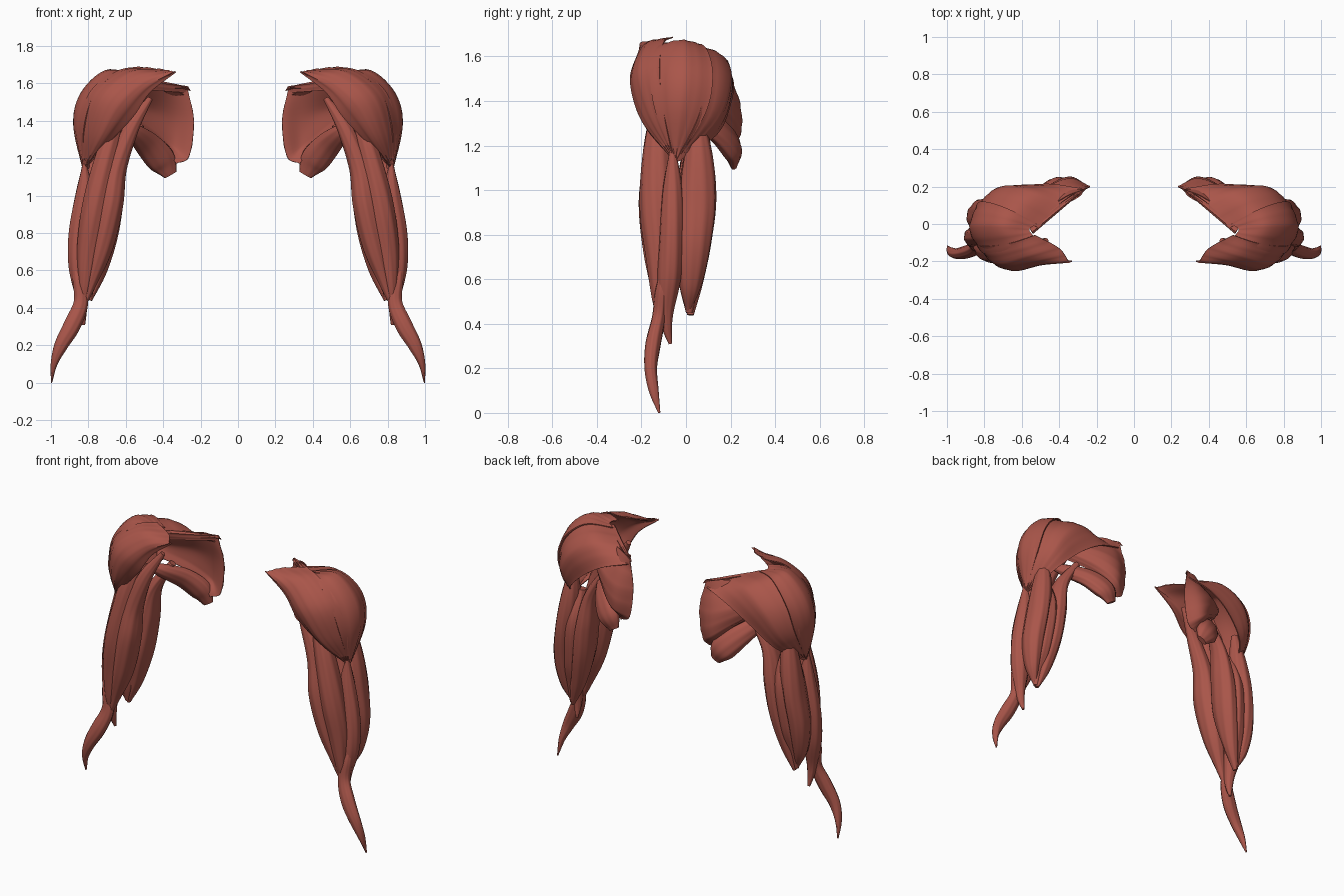
import bpy, bmesh, math
from mathutils import Vector

mat = bpy.data.materials.new("muscle_red")
mat.diffuse_color = (0.40, 0.092, 0.068, 1)


def spline(pts, n):
    """Smooth curve through the points, n steps per span."""
    p = [Vector(q) for q in pts]
    p = [2 * p[0] - p[1]] + p + [2 * p[-1] - p[-2]]
    out = []
    for i in range(1, len(p) - 2):
        a, b, c, d = p[i - 1:i + 3]
        for k in range(n):
            t = k / n
            out.append(0.5 * (2 * b + (c - a) * t + (2 * a - 5 * b + 4 * c - d) * t * t
                              + (3 * b - a - 3 * c + d) * t ** 3))
    return out + [p[-2]]


def finish(name, bm):
    bmesh.ops.recalc_face_normals(bm, faces=bm.faces[:])
    me = bpy.data.meshes.new(name)
    bm.to_mesh(me)
    bm.free()
    me.materials.append(mat)
    ob = bpy.data.objects.new(name, me)
    bpy.context.collection.objects.link(ob)
    bpy.context.view_layer.objects.active = ob
    ob.select_set(True)
    bpy.ops.object.shade_smooth_by_angle(angle=math.radians(50))
    ob.select_set(False)
    m = ob.modifiers.new("both_sides", 'MIRROR')
    m.use_axis = (True, False, False)
    m.use_mirror_merge = False


def belly(name, stations, sides=36):
    """Spindle muscle: stations are x, y, z, half width, half depth."""
    st = spline(stations, 7)
    bm = bmesh.new()
    rings = []
    for i, s in enumerate(st):
        t = (st[min(i + 1, len(st) - 1)] - st[max(i - 1, 0)])
        t = Vector(t[:3]).normalized()
        u = Vector((0, 1, 0)).cross(t).normalized()
        v = t.cross(u)
        ring = []
        for k in range(sides):
            a = math.tau * k / sides
            r = 1 + 0.03 * math.sin(9 * a + i * 0.15)   # fibre ridges
            ring.append(bm.verts.new(Vector(s[:3]) + u * max(s[3], .003) * r * math.cos(a)
                                     + v * max(s[4], .003) * r * math.sin(a)))
        rings.append(ring)
    for A, B in zip(rings, rings[1:]):
        for k in range(sides):
            bm.faces.new((A[k], A[k - 1], B[k - 1], B[k]))
    bm.faces.new(rings[0])
    bm.faces.new(rings[-1])
    finish(name, bm)


def sheet(name, fibres, thick, centre=(0.58, 0, 1.35)):
    """Fan muscle: outer skin through the fibres, lens-shaped thickness inward."""
    rows = [spline(f, 6) for f in fibres]
    cols = [spline([r[j] for r in rows], 6) for j in range(len(rows[0]))]
    n, m = len(cols), len(cols[0])
    c = Vector(centre)
    bm = bmesh.new()
    outer, inner = [], []
    for j in range(n):
        o, q = [], []
        for i in range(m):
            p = cols[j][i]
            du = cols[min(j + 1, n - 1)][i] - cols[max(j - 1, 0)][i]
            dv = cols[j][min(i + 1, m - 1)] - cols[j][max(i - 1, 0)]
            nn = du.cross(dv)
            nn = nn.normalized() if nn.length > 1e-9 else (p - c).normalized()
            if nn.dot(p - c) < 0:
                nn = -nn
            w = 0.15 + 0.85 * math.sin(math.pi * i / (m - 1)) * math.sin(math.pi * j / (n - 1)) ** .6
            o.append(bm.verts.new(p + nn * 0.002 * math.sin(i * 2.1)))
            q.append(bm.verts.new(p - nn * thick * w))
        outer.append(o)
        inner.append(q)
    for j in range(n - 1):
        for i in range(m - 1):
            for g in (outer, inner):
                bm.faces.new((g[j][i], g[j + 1][i], g[j + 1][i + 1], g[j][i + 1]))
    edge = ([(0, i) for i in range(m)] + [(j, m - 1) for j in range(1, n)]
            + [(n - 1, i) for i in range(m - 2, -1, -1)] + [(j, 0) for j in range(n - 2, 0, -1)])
    for k in range(len(edge)):
        (a, b), (d, e) = edge[k - 1], edge[k]
        bm.faces.new((outer[a][b], outer[d][e], inner[d][e], inner[a][b]))
    finish(name, bm)


# Shoulder cap, three overlapping heads
sheet("front_deltoid", [
    [(.33, -.20, 1.66), (.47, -.20, 1.55), (.56, -.20, 1.42), (.69, -.16, 1.28), (.81, -.07, 1.15)],
    [(.35, -.20, 1.665), (.50, -.22, 1.60), (.63, -.25, 1.48), (.73, -.20, 1.31), (.82, -.07, 1.15)],
    [(.40, -.13, 1.675), (.57, -.18, 1.655), (.72, -.22, 1.53), (.79, -.17, 1.34), (.825, -.06, 1.15)],
    [(.53, -.06, 1.69), (.65, -.10, 1.665), (.795, -.12, 1.55), (.845, -.10, 1.35), (.83, -.06, 1.15)]], .04)
sheet("side_deltoid", [
    [(.53, -.07, 1.66), (.66, -.13, 1.645), (.77, -.16, 1.54), (.825, -.14, 1.36), (.825, -.05, 1.13)],
    [(.56, -.03, 1.65), (.71, -.02, 1.67), (.84, -.02, 1.55), (.88, -.03, 1.38), (.825, -.05, 1.12)],
    [(.52, .00, 1.64), (.67, .08, 1.65), (.80, .12, 1.53), (.845, .09, 1.35), (.825, -.05, 1.12)]], .05)
sheet("rear_deltoid", [
    [(.51, -.02, 1.63), (.67, .05, 1.65), (.815, .07, 1.53), (.855, .06, 1.34), (.825, -.05, 1.12)],
    [(.40, .09, 1.60), (.56, .17, 1.60), (.71, .195, 1.49), (.79, .14, 1.32), (.82, -.04, 1.13)],
    [(.28, .19, 1.54), (.45, .215, 1.48), (.60, .20, 1.38), (.73, .14, 1.25), (.81, -.03, 1.13)]], .045)

# Shoulder blade muscles
sheet("blade_sheet", [
    [(.27, .185, 1.57), (.36, .15, 1.595), (.47, .08, 1.58), (.60, .00, 1.54)],
    [(.235, .20, 1.40), (.34, .235, 1.42), (.46, .19, 1.46), (.62, .06, 1.50)],
    [(.26, .20, 1.21), (.35, .25, 1.27), (.47, .19, 1.36), (.62, .06, 1.46)],
    [(.33, .19, 1.17), (.39, .20, 1.25), (.47, .14, 1.33), (.60, .03, 1.42)]], .025, (.5, 0, 1.4))
sheet("blade_top_strip", [
    [(.255, .195, 1.56), (.38, .12, 1.60), (.56, -.02, 1.63)],
    [(.27, .18, 1.585), (.40, .07, 1.605), (.54, -.05, 1.63)],
    [(.28, .175, 1.55), (.42, .06, 1.56), (.55, -.04, 1.57)]], .03, (.45, .10, 1.4))
belly("blade_lower_band", [
    (.36, .215, 1.11, .035, .015), (.405, .205, 1.185, .075, .045), (.48, .14, 1.27, .07, .045),
    (.56, .03, 1.34, .045, .035), (.63, -.04, 1.38, .015, .015)])

# Front of the upper arm
belly("biceps_inner", [
    (.47, -.09, 1.52, .015, .015), (.57, -.12, 1.36, .04, .035), (.65, -.125, 1.15, .055, .06),
    (.68, -.13, .95, .065, .08), (.73, -.12, .72, .06, .07), (.79, -.12, .52, .03, .03),
    (.82, -.12, .42, .01, .012)])
belly("biceps_outer", [
    (.62, -.08, 1.50, .02, .02), (.68, -.12, 1.30, .05, .05), (.73, -.13, 1.10, .065, .07),
    (.77, -.13, .90, .07, .075), (.80, -.12, .70, .06, .06), (.82, -.12, .50, .03, .03),
    (.83, -.10, .38, .01, .01)])
belly("brachialis", [
    (.82, -.06, 1.17, .01, .015), (.82, -.06, 1.0, .05, .045), (.84, -.065, .80, .065, .055),
    (.845, -.075, .62, .06, .055), (.835, -.09, .46, .033, .035), (.83, -.085, .38, .022, .022),
    (.825, -.07, .31, .008, .008)])

# Back of the upper arm
belly("triceps_inner", [
    (.52, .08, 1.38, .02, .02), (.63, .05, 1.20, .04, .06), (.67, .045, 1.0, .06, .085),
    (.70, .035, .80, .06, .085), (.745, .03, .60, .045, .05), (.79, .02, .44, .01, .015)])
belly("triceps_outer", [
    (.76, .05, 1.36, .02, .02), (.78, .055, 1.15, .055, .065), (.81, .05, .95, .06, .085),
    (.835, .035, .75, .06, .075), (.83, .02, .58, .04, .05), (.80, .01, .46, .01, .01)])
belly("triceps_deep", [
    (.73, .02, 1.2, .03, .03), (.74, .04, 1.0, .06, .085), (.765, .03, .75, .06, .077),
    (.785, .015, .58, .05, .045), (.795, .015, .45, .015, .015)])

# Forearm strand
belly("forearm_strand", [
    (.87, -.08, .70, .008, .008), (.855, -.105, .56, .03, .03), (.84, -.122, .43, .038, .03),
    (.885, -.147, .31, .045, .034), (.945, -.158, .20, .036, .028), (.983, -.145, .10, .018, .022),
    (.997, -.12, .0, .003, .005)])
